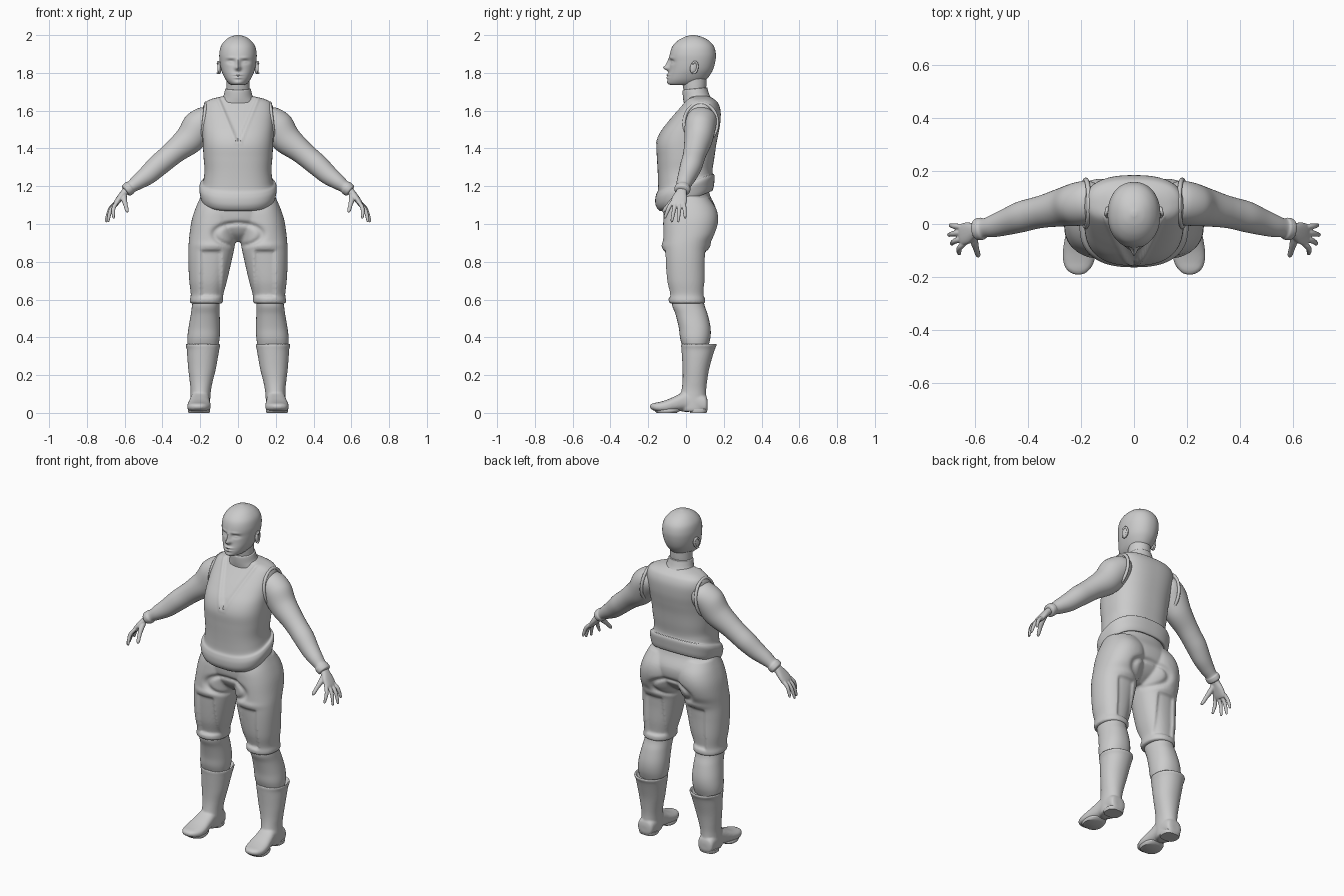
import bpy, bmesh, math
from mathutils import Vector, Matrix


def flat(z, x0, x1, y0, y1, tilt=0.0):
    """Horizontal ring spanning x0..x1 and y0..y1, tilted along y."""
    h = (y1 - y0) / 2
    return (Vector(((x0 + x1) / 2, (y0 + y1) / 2, z)), Vector(((x1 - x0) / 2, 0, 0)), Vector((0, h, h * tilt)))


def upright(y, x0, x1, z0, z1):
    """Vertical ring facing along y."""
    return (Vector(((x0 + x1) / 2, y, (z0 + z1) / 2)), Vector(((x1 - x0) / 2, 0, 0)), Vector((0, 0, (z1 - z0) / 2)))


def limb(pts):
    """Rings square to a path of (x, y, z, half width, half thickness)."""
    cs = [Vector(p[:3]) for p in pts]
    out = []
    for i, p in enumerate(pts):
        t = (cs[min(i + 1, len(cs) - 1)] - cs[max(i - 1, 0)]).normalized()
        u = Vector((0, 1, 0))
        u = (u - t * t.dot(u)).normalized()
        out.append((cs[i], u * p[3], t.cross(u) * p[4]))
    return out


def spline(a, b, c, d, t):
    return 0.5 * (2 * b + (c - a) * t + (2 * a - 5 * b + 4 * c - d) * t * t + (3 * b - a - 3 * c + d) * t ** 3)


def loft(bm, rings, seg=40, sub=5, p=2.0, mod=None):
    n = len(rings)
    fine = []
    for i in range(n - 1):
        q = [rings[max(0, min(n - 1, i + k))] for k in (-1, 0, 1, 2)]
        for s in range(sub):
            fine.append([spline(q[0][k], q[1][k], q[2][k], q[3][k], s / sub) for k in range(3)])
    fine.append(rings[-1])
    loops = []
    for c, u, v in fine:
        loop = []
        for j in range(seg):
            a = 2 * math.pi * j / seg
            ca, sa = math.cos(a), math.sin(a)
            co = c + u * math.copysign(abs(ca) ** (2 / p), ca) + v * math.copysign(abs(sa) ** (2 / p), sa)
            loop.append(bm.verts.new(mod(co) if mod else co))
        loops.append(loop)
    faces = [bm.faces.new(loops[0]), bm.faces.new(loops[-1][::-1])]
    for a, b in zip(loops, loops[1:]):
        for j in range(seg):
            k = (j + 1) % seg
            faces.append(bm.faces.new((a[k], a[j], b[j], b[k])))
    bmesh.ops.recalc_face_normals(bm, faces=faces)


def finish(name, bm, mirror=False, voxel=0, smooth=3):
    me = bpy.data.meshes.new(name)
    bm.to_mesh(me)
    bm.free()
    for f in me.polygons:
        f.use_smooth = True
    ob = bpy.data.objects.new(name, me)
    bpy.context.collection.objects.link(ob)
    if mirror:
        ob.modifiers.new("mirror", 'MIRROR').use_mirror_merge = False
    if voxel:
        r = ob.modifiers.new("fuse", 'REMESH')
        r.mode, r.voxel_size, r.use_smooth_shade = 'VOXEL', voxel, True
        s = ob.modifiers.new("soften", 'SMOOTH')
        s.factor, s.iterations = 0.5, smooth
    bpy.context.view_layer.objects.active = ob
    bpy.ops.object.select_all(action='DESELECT')
    ob.select_set(True)
    if not voxel:
        bpy.ops.object.shade_smooth_by_angle(angle=math.radians(50))
    return ob


def bump(x, z, cx, cz, sx, sz):
    return math.exp(-((x - cx) / sx) ** 2 - ((z - cz) / sz) ** 2)


# Head with face relief
def face(co):
    x, z = abs(co.x), co.z
    if co.y < 0.02:
        d = 0.018 * bump(x, z, 0, 1.845, 0.010, 0.03) + 0.022 * bump(x, z, 0, 1.826, 0.015, 0.012)
        d += 0.010 * bump(x, z, 0, 1.79, 0.022, 0.006) + 0.009 * bump(x, z, 0, 1.774, 0.02, 0.006)
        d += 0.005 * bump(x, z, 0, 1.75, 0.022, 0.012) + 0.004 * bump(x, z, 0.035, 1.88, 0.025, 0.008)
        d -= 0.012 * bump(x, z, 0.038, 1.859, 0.02, 0.011)
        d += 0.007 * bump(x, z, 0.038, 1.857, 0.012, 0.006)
        co.y -= d
    return co


bm = bmesh.new()
loft(bm, [flat(z, -r, r, a, b) for z, r, a, b in (
    (1.735, .03, -.075, .04), (1.742, .046, -.092, .075), (1.762, .064, -.096, .105), (1.79, .079, -.093, .128),
    (1.82, .090, -.088, .144), (1.86, .097, -.086, .155), (1.90, .099, -.085, .158), (1.94, .091, -.072, .148),
    (1.97, .070, -.044, .122), (1.99, .042, -.008, .085), (2.0, .010, .028, .048))], 96, 10, 2.15, face)
finish("head", bm)

# Ears
bm = bmesh.new()
m = Matrix.Translation((.098, .042, 1.828)) @ Matrix.Rotation(.25, 4, 'Z') @ Matrix.Rotation(-.2, 4, 'X')
bmesh.ops.create_uvsphere(bm, u_segments=20, v_segments=12, radius=1,
                          matrix=m @ Matrix.Diagonal((.010, .021, .034, 1)))
rim = []
for i in range(13):
    a = -1.9 + i * .37
    rim.append((m @ Vector((.007, .017 * math.cos(a), .03 * math.sin(a))), m.to_3x3() @ Vector((.006, 0, 0)),
                m.to_3x3() @ Vector((0, .006 * math.cos(a), .006 * math.sin(a)))))
loft(bm, rim, 10, 2)
finish("ear", bm, mirror=True)

# Neck and stand-up collar
bm = bmesh.new()
loft(bm, [flat(1.64, -.08, .08, -.01, .13), flat(1.7, -.064, .064, -.012, .108),
          flat(1.74, -.062, .062, -.018, .108), flat(1.79, -.062, .062, -.02, .11)])
finish("neck", bm)
bm = bmesh.new()
loft(bm, [flat(1.65, -.095, .095, -.012, .14, .1), flat(1.675, -.078, .078, -.016, .125, .1),
          flat(1.705, -.070, .070, -.018, .115, .1), flat(1.715, -.067, .067, -.016, .113, .1),
          flat(1.717, -.06, .06, -.01, .105, .1)])
finish("collar", bm)


# Vest with V neckline and tilted waist roll
def neckline(co):
    x, z = abs(co.x), co.z
    if co.y < 0.05 and z > 1.42:
        d = x - max(0, (z - 1.43)) * 0.42
        if d < 0:
            co.y += 0.010 * min(1, -d / 0.006)
        elif d < 0.02:
            co.y -= 0.005 * math.sin(d / 0.02 * math.pi)
    return co


bm = bmesh.new()
loft(bm, [flat(z, -r, r, a, b, t) for z, r, a, b, t in (
    (1.145, .165, -.105, .11, .4), (1.122, .182, -.125, .135, .4), (1.132, .193, -.145, .145, .4),
    (1.16, .201, -.16, .15, .4), (1.19, .205, -.163, .152, .38), (1.21, .199, -.158, .148, .35),
    (1.222, .186, -.149, .142, .3), (1.25, .180, -.148, .140, .2), (1.29, .177, -.150, .142, .08),
    (1.35, .182, -.154, .150, 0), (1.42, .186, -.156, .160, 0), (1.48, .188, -.136, .172, 0),
    (1.54, .190, -.094, .182, 0), (1.60, .189, -.046, .183, 0), (1.64, .176, -.014, .170, 0),
    (1.66, .145, .0, .15, 0), (1.672, .10, .005, .13, 0), (1.68, .06, .02, .11, 0))], 160, 6, 2.5, neckline)
finish("vest", bm)

# Vest armhole trim
bm = bmesh.new()
hole = []
for i in range(33):
    a = 2 * math.pi * i / 32
    c, s = math.cos(a), math.sin(a)
    hole.append((Vector((.182 - .012 * s, .078 + .088 * c, 1.535 + .105 * s)), Vector((.009, 0, 0)),
                 Vector((0, .009 * c, .009 * s))))
loft(bm, hole, 10, 2)
finish("armhole_trim", bm, mirror=True)

# Sleeves with gathered cuffs
bm = bmesh.new()
loft(bm, limb([(.13, .09, 1.585, .055, .04), (.165, .085, 1.56, .078, .07), (.21, .075, 1.515, .082, .086),
               (.26, .065, 1.445, .074, .078), (.33, .05, 1.388, .063, .064), (.375, .04, 1.35, .059, .06),
               (.425, .027, 1.308, .058, .058), (.48, .008, 1.258, .050, .051), (.53, -.008, 1.222, .042, .041),
               (.562, -.015, 1.199, .036, .033), (.575, -.018, 1.19, .042, .036), (.592, -.02, 1.177, .040, .034),
               (.597, -.021, 1.173, .028, .022)]), 40, 6)
finish("sleeve", bm, mirror=True)

# Hands: palm, four fingers, thumb
bm = bmesh.new()
loft(bm, limb([(.575, -.018, 1.19, .026, .02), (.60, -.024, 1.168, .028, .019), (.625, -.033, 1.138, .040, .017),
               (.647, -.04, 1.108, .041, .014), (.655, -.042, 1.094, .034, .009)]), 24, 4, 2.4)
for y0, tip in ((-.072, (.657, -.114, 1.028)), (-.053, (.688, -.076, 1.008)),
                (-.031, (.699, -.042, 1.008)), (-.012, (.692, -.004, 1.028))):
    k, t = Vector((.637, y0, 1.118)), Vector(tip)
    pts = []
    for f, r in ((0, .009), (.3, .011), (.55, .0105), (.85, .0085), (.97, .006), (1, .002)):
        q = k.lerp(t, f) + Vector((.012, 0, .008)) * math.sin(f * math.pi)
        pts.append((*q, r, r))
    loft(bm, limb(pts), 14, 3)
loft(bm, limb([(.603, -.035, 1.158, .014, .014), (.602, -.066, 1.128, .015, .015), (.595, -.093, 1.10, .0115, .0115),
               (.588, -.116, 1.072, .010, .010), (.585, -.123, 1.062, .004, .004)]), 14, 3)
finish("hand", bm, mirror=True, voxel=.0035, smooth=3)


# Breeches: hips and thighs fused, with sunken thigh panels and a crotch fold
def folds(co):
    x, z = abs(co.x), co.z
    s = math.copysign(1, co.y)
    if abs(co.y) > 0.03:
        edge = min(x - .085, .20 - x, z - .61, .865 - z)
        co.y -= s * 0.013 * max(0, min(1, edge / 0.012))
        co.y += s * 0.008 * bump(0, z, 0, .885, 1, .016) * bump(x, 0, .14, 0, .07, 1)
        r = math.hypot(x / .125, (z - .945) / .06)
        co.y -= s * 0.014 * math.exp(-((r - 1) / .16) ** 2)
    return co


bm = bmesh.new()
loft(bm, [flat(z, -r, r, a, b) for z, r, a, b in (
    (1.22, .165, -.11, .11), (1.15, .195, -.12, .128), (1.08, .222, -.12, .158), (1.01, .21, -.112, .15),
    (.95, .13, -.085, .11), (.905, .04, -.035, .05))], 96, 10, 2.2, folds)
for sx in (1, -1):
    loft(bm, [flat(z, sx * a, sx * b, c, d) for z, a, b, c, d in (
        (1.14, .01, .20, -.09, .12), (1.08, .0, .226, -.113, .16), (1.02, .0, .245, -.12, .170),
        (.95, .008, .256, -.122, .155), (.88, .018, .262, -.122, .120), (.80, .035, .263, -.118, .110),
        (.70, .058, .258, -.108, .106), (.63, .077, .250, -.092, .100), (.60, .080, .254, -.092, .102),
        (.582, .082, .252, -.088, .100), (.578, .10, .235, -.07, .08))], 96, 10, 2.25, folds)
finish("breeches", bm, voxel=.0065, smooth=4)

# Lower legs
bm = bmesh.new()
loft(bm, [flat(.62, .10, .235, -.07, .09), flat(.57, .098, .243, -.073, .098), flat(.52, .097, .25, -.055, .115),
          flat(.45, .095, .262, -.038, .13), flat(.39, .098, .268, -.030, .128), flat(.33, .11, .262, -.01, .11)],
     48, 6, 2.2)
finish("lower_leg", bm, mirror=True)

# Boots: flared shaft and foot fused
bm = bmesh.new()
loft(bm, [flat(.345, .105, .265, -.015, .135), flat(.368, .098, .272, -.022, .156),
          flat(.358, .094, .277, -.026, .162), flat(.335, .099, .271, -.024, .152), flat(.29, .107, .268, -.021, .138),
          flat(.23, .118, .263, -.018, .122), flat(.17, .133, .256, -.018, .112), flat(.12, .143, .251, -.024, .107),
          flat(.07, .147, .252, -.035, .108), flat(.02, .15, .252, -.03, .11), flat(.006, .158, .245, -.02, .102)],
     48, 6, 2.1)
loft(bm, [upright(y, a, b, c, d) for y, a, b, c, d in (
    (.115, .18, .225, .02, .06), (.105, .155, .248, .002, .09), (.06, .148, .252, .002, .11),
    (0, .150, .252, .012, .115), (-.05, .148, .260, .008, .092), (-.10, .144, .268, .002, .070),
    (-.14, .150, .267, .004, .058), (-.17, .166, .255, .012, .052), (-.186, .185, .235, .022, .045),
    (-.191, .20, .22, .03, .038))], 40, 5, 2.5)
finish("boot", bm, mirror=True, voxel=.0055, smooth=3)

# Boot soles and heels
bm = bmesh.new()
loft(bm, [flat(0, .152, .252, .02, .108), flat(.012, .15, .254, .02, .112), flat(.02, .15, .254, .02, .112)],
     32, 3, 2.8)
loft(bm, [flat(.0, .152, .262, -.155, -.05), flat(.012, .147, .266, -.165, -.03), flat(.02, .15, .262, -.16, -.03)],
     32, 3, 2.4)
finish("boot_sole", bm, mirror=True)
